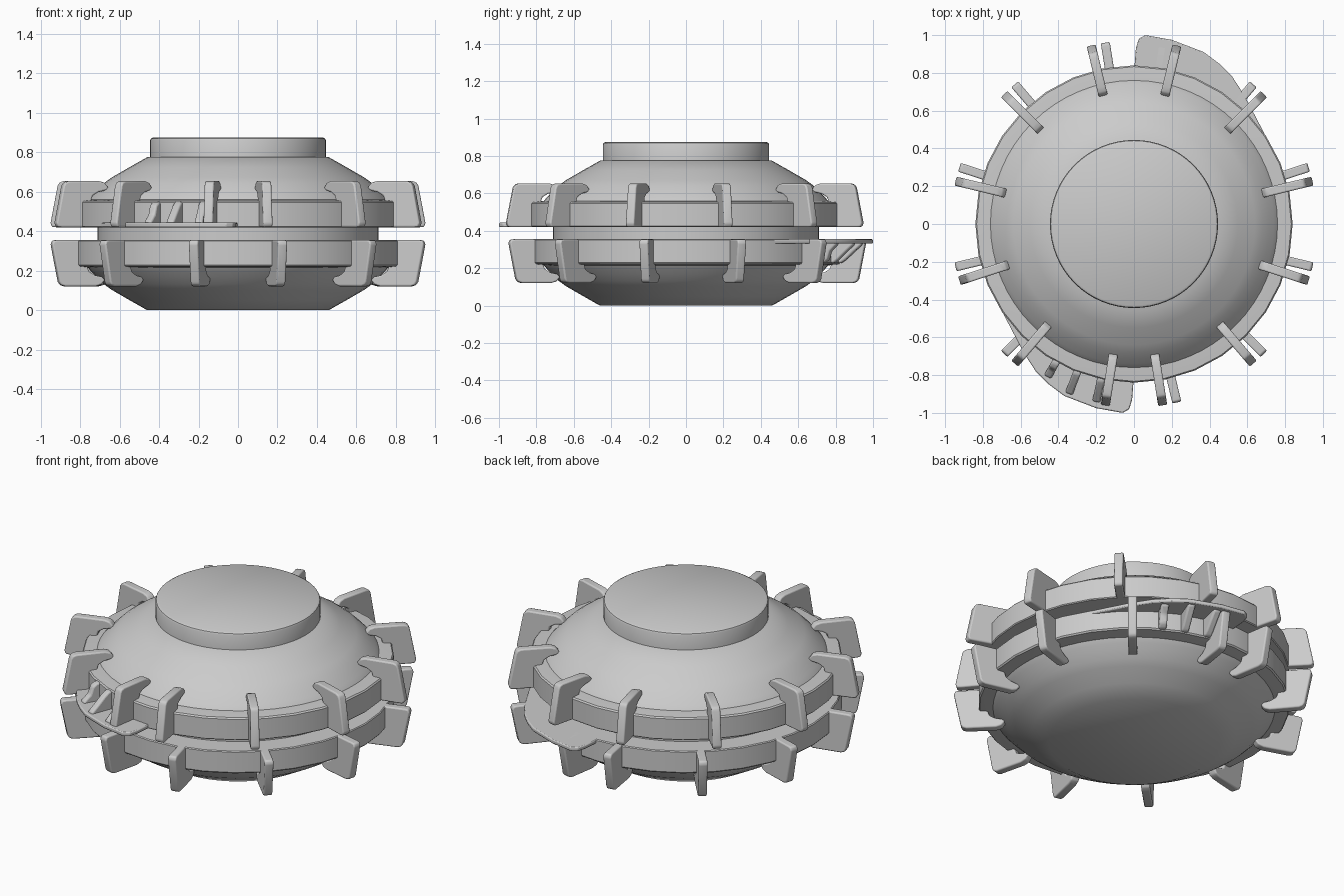
import bpy, bmesh
from math import sin, cos, radians, pi
from mathutils import Vector, Matrix

if "Cube" in bpy.data.objects:
    bpy.data.objects.remove(bpy.data.objects["Cube"])

MID = 0.3875  # height of the plane between the two halves


def finish(bm, name, half=1, bevel=0.0, segs=2):
    # half = -1 point-reflects the part into the lower half
    if half < 0:
        for v in bm.verts:
            v.co = Vector((-v.co.x, -v.co.y, 2 * MID - v.co.z))
    bmesh.ops.recalc_face_normals(bm, faces=bm.faces)
    me = bpy.data.meshes.new(name)
    bm.to_mesh(me)
    bm.free()
    ob = bpy.data.objects.new(name, me)
    bpy.context.collection.objects.link(ob)
    bpy.ops.object.select_all(action='DESELECT')
    ob.select_set(True)
    bpy.context.view_layer.objects.active = ob
    bpy.ops.object.shade_smooth_by_angle(angle=radians(35))
    if bevel:
        m = ob.modifiers.new("bevel", 'BEVEL')
        m.width, m.segments = bevel, segs
        m.limit_method, m.angle_limit = 'ANGLE', radians(30)
    return ob


def lathe(name, profile, sides, half=1):
    # closed solid of revolution, capped at both ends
    bm = bmesh.new()
    rings = [[bm.verts.new((r * sin(2 * pi * i / sides), r * cos(2 * pi * i / sides), z))
              for i in range(sides)] for r, z in profile]
    for a, b in zip(rings, rings[1:]):
        for i in range(sides):
            j = (i + 1) % sides
            bm.faces.new((a[i], a[j], b[j], b[i]))
    bm.faces.new(rings[0])
    bm.faces.new(rings[-1])
    return finish(bm, name, half)


def plate(name, outline, angle, thick, half, bevel):
    # upright radial plate; outline is (radius, z)
    bm = bmesh.new()
    f = bm.faces.new([bm.verts.new((r, -thick / 2, z)) for r, z in outline])
    ex = bmesh.ops.extrude_face_region(bm, geom=[f])
    bmesh.ops.translate(bm, vec=(0, thick, 0),
                        verts=[v for v in ex['geom'] if isinstance(v, bmesh.types.BMVert)])
    bmesh.ops.transform(bm, matrix=Matrix.Rotation(radians(angle), 4, 'Z'), verts=bm.verts)
    return finish(bm, name, half, bevel, 3)


DOME = [(0.70, 0.50), (0.77, 0.545), (0.76, 0.56), (0.74, 0.583), (0.715, 0.608),
        (0.68, 0.643), (0.64, 0.672), (0.55, 0.724), (0.46, 0.775)]
FLANGE = [(0.68, 0.42), (0.835, 0.42), (0.84, 0.425), (0.84, 0.545), (0.833, 0.553), (0.74, 0.562)]
FIN = [(0.79, 0.42), (0.945, 0.42), (0.965, 0.422), (0.973, 0.44), (0.936, 0.63), (0.926, 0.647),
       (0.905, 0.654), (0.745, 0.654), (0.715, 0.645), (0.695, 0.62), (0.705, 0.608),
       (0.75, 0.598), (0.78, 0.58), (0.79, 0.55)]
TAB = [(0.0, -0.80), (-0.01, -0.93), (-0.025, -0.98), (-0.06, -1.0), (-0.2, -0.975),
       (-0.37, -0.91), (-0.45, -0.85), (-0.52, -0.78), (-0.585, -0.68), (-0.70, -0.46), (-0.5, -0.45)]

for half, side in ((1, "upper"), (-1, "lower")):
    lathe(side + "_dome", DOME, 64, half)
    lathe(side + "_flange", FLANGE, 32, half)

    # gripping fins, mirrored left to right
    for i in range(6):
        a = 76.5 - 31.5 * i
        for ang in (a, 180 - a):
            plate(f"{side}_fin", FIN, ang, 0.048, half, 0.016)

    # thumb tab
    bm = bmesh.new()
    f = bm.faces.new([bm.verts.new((x, y, 0.42)) for x, y in TAB])
    ex = bmesh.ops.extrude_face_region(bm, geom=[f])
    bmesh.ops.translate(bm, vec=(0, 0, 0.024),
                        verts=[v for v in ex['geom'] if isinstance(v, bmesh.types.BMVert)])
    finish(bm, side + "_tab", half, 0.006)

    # ribs bracing the tab
    for ang, r in ((240.5, 0.93), (249, 0.963), (258, 0.963)):
        rib = [(0.80, 0.43), (r, 0.43), (r, 0.45), (r - 0.04, 0.485),
               (0.875, 0.53), (0.85, 0.548), (0.80, 0.548)]
        plate(f"{side}_tab_rib", rib, ang, 0.042, half, 0.012)

# core ring seen in the gap, and the top cap
lathe("core", [(0.712, 0.30), (0.712, 0.48)], 64)
lathe("top_cap", [(0.445, 0.75), (0.445, 0.86), (0.441, 0.869), (0.43, 0.875)], 64)
